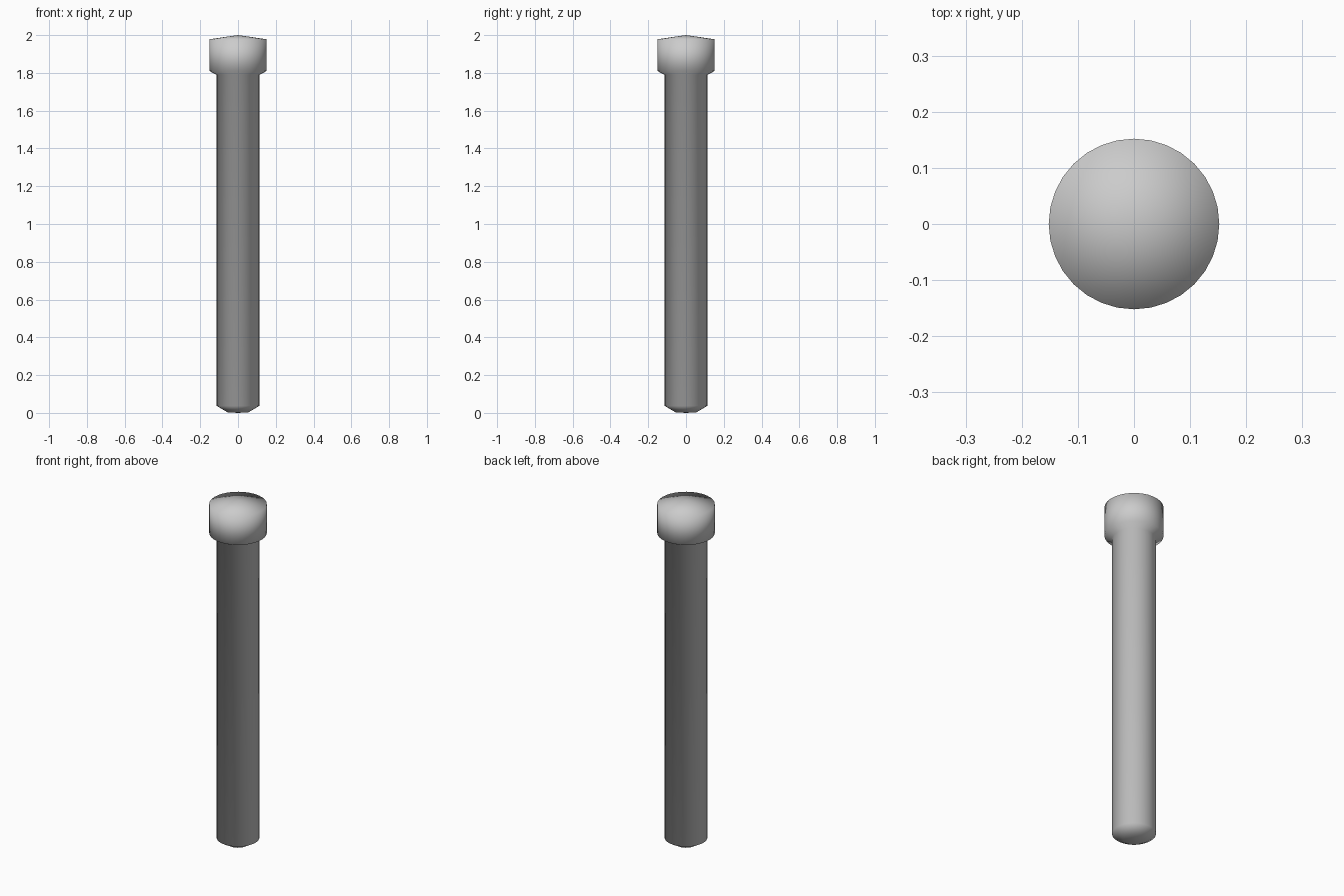
import bpy, bmesh, math

if "Cube" in bpy.data.objects:
    bpy.data.objects.remove(bpy.data.objects["Cube"])

SEGMENTS = 32


def lathe(name, profile):
    """Revolve (radius, z) points around z; radius 0 becomes a single pole."""
    bm = bmesh.new()
    rings = []
    for r, z in profile:
        if r == 0:
            rings.append([bm.verts.new((0, 0, z))] * SEGMENTS)
        else:
            angles = [2 * math.pi * i / SEGMENTS for i in range(SEGMENTS)]
            rings.append([bm.verts.new((r * math.cos(a), r * math.sin(a), z)) for a in angles])
    for low, high in zip(rings, rings[1:]):
        for i in range(SEGMENTS):
            j = (i + 1) % SEGMENTS
            corners = [low[i], low[j], high[j], high[i]]
            bm.faces.new(list(dict.fromkeys(corners)))
    bmesh.ops.recalc_face_normals(bm, faces=bm.faces)
    for face in bm.faces:
        face.smooth = True
    mesh = bpy.data.meshes.new(name)
    bm.to_mesh(mesh)
    bm.free()
    obj = bpy.data.objects.new(name, mesh)
    bpy.context.collection.objects.link(obj)
    return obj


# Pin: chamfered foot, straight shaft, wider head with a shallow conical top
lathe("headed_pin", [
    (0, 0), (0.055, 0.003), (0.113, 0.037),
    (0.113, 1.79), (0.152, 1.81),
    (0.152, 1.978), (0, 2.0),
])
